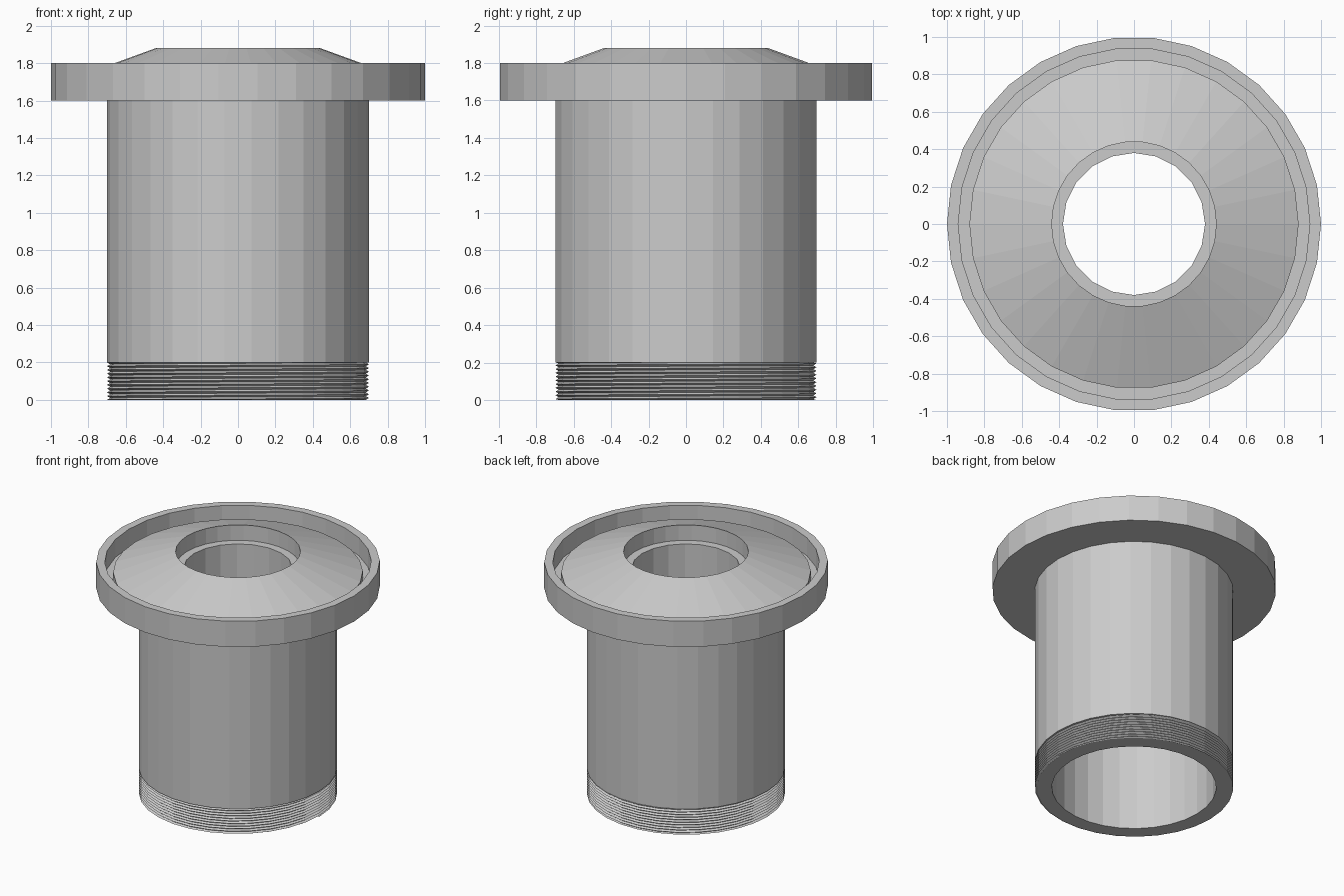
import bpy
import bmesh
from math import cos, sin, tau

cube = bpy.data.objects.get("Cube")
if cube:
    bpy.data.objects.remove(cube, do_unlink=True)

grey = bpy.data.materials.new("plain grey")
grey.use_nodes = True
colour = (0.6, 0.6, 0.6, 1)
grey.diffuse_color = colour
grey.node_tree.nodes["Principled BSDF"].inputs["Base Color"].default_value = colour


def finish(name, bm):
    bmesh.ops.recalc_face_normals(bm, faces=bm.faces)
    mesh = bpy.data.meshes.new(name)
    bm.to_mesh(mesh)
    bm.free()
    mesh.materials.append(grey)
    obj = bpy.data.objects.new(name, mesh)
    bpy.context.collection.objects.link(obj)
    return obj


def lathe(name, profile, sides):
    """Revolve a closed (radius, height) profile around z."""
    bm = bmesh.new()
    rings = [[bm.verts.new((r * cos(tau * i / sides), r * sin(tau * i / sides), z))
              for i in range(sides)] for r, z in profile]
    for a, b in zip(rings, rings[1:] + rings[:1]):
        for i in range(sides):
            j = (i + 1) % sides
            bm.faces.new((a[i], a[j], b[j], b[i]))
    return finish(name, bm)


SIDES = 30
THREAD_TOP = 0.2

# Tube with its flange, rim groove and raised conical top
lathe("flanged_tube", [
    (0.58, 0), (0.685, 0), (0.685, THREAD_TOP), (0.7, THREAD_TOP),
    (0.7, 1.6), (1, 1.6), (1, 1.8), (0.94, 1.8), (0.94, 1.66),
    (0.88, 1.66), (0.88, 1.72), (0.44, 1.88), (0.44, 1.41), (0.58, 1.41),
], SIDES)

# Narrower sleeve that forms the ledge inside the opening
lathe("inner_sleeve", [(0.38, 1.4), (0.5, 1.4), (0.5, 1.76), (0.38, 1.76)], 20)

# Fine screw thread: a helical ridge trimmed flat at both ends
bm = bmesh.new()
pitch, turns = 0.02, 12
previous = None
for step in range(turns * SIDES + 1):
    angle = tau * step / SIDES
    base = pitch * (step / SIDES - 1)
    row = []
    for radius, rise in ((0.684, 0), (0.7, 0.5), (0.684, 1)):
        z = min(max(base + rise * pitch, 0), THREAD_TOP)
        row.append(bm.verts.new((radius * cos(angle), radius * sin(angle), z)))
    if previous:
        for k in range(2):
            bm.faces.new((previous[k], row[k], row[k + 1], previous[k + 1]))
    previous = row
bmesh.ops.dissolve_degenerate(bm, dist=0.0001, edges=bm.edges)
finish("screw_thread", bm)
